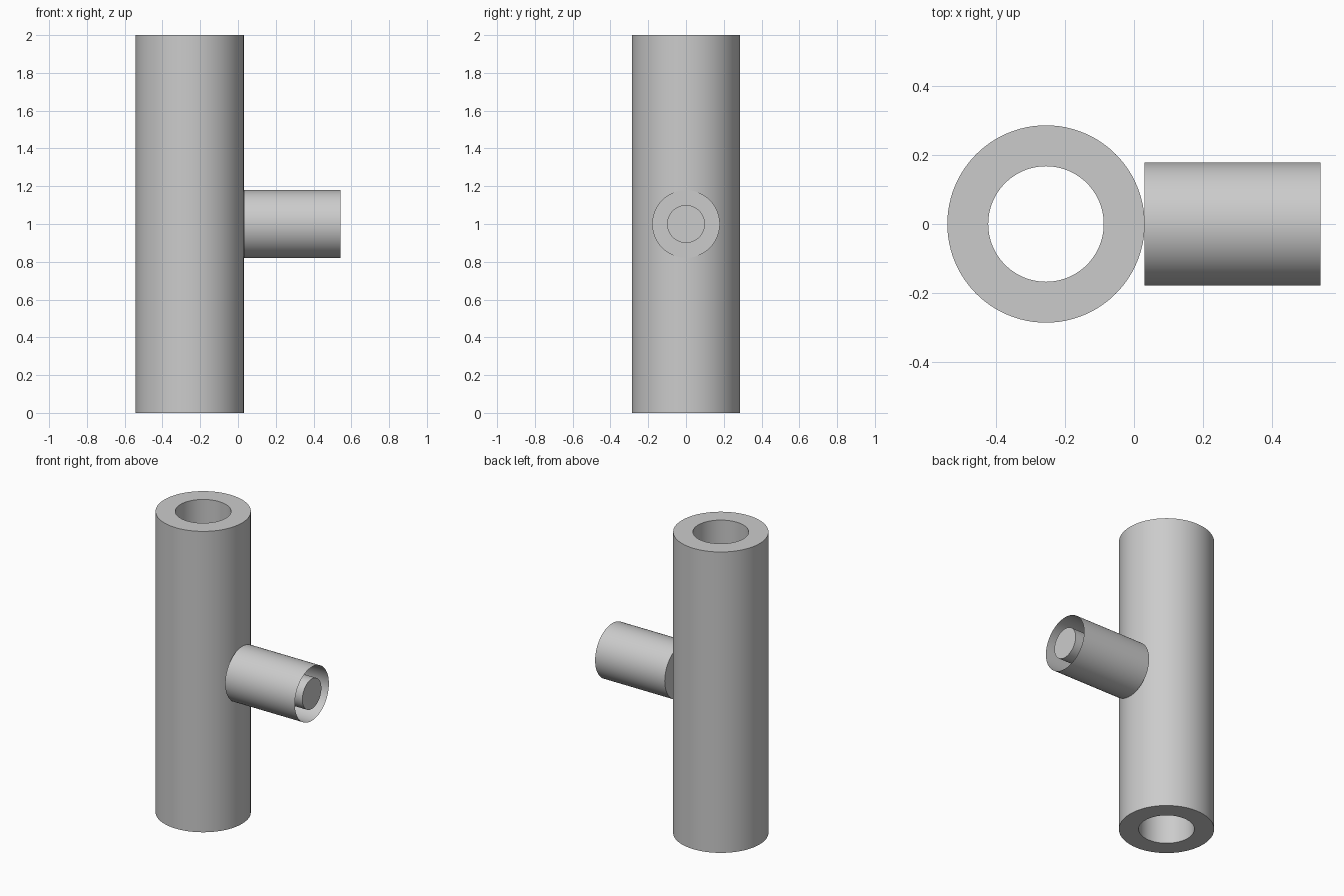
import bpy, bmesh, math
from mathutils import Matrix

cube = bpy.data.objects.get("Cube")
if cube:
    bpy.data.objects.remove(cube, do_unlink=True)

SEGMENTS = 96

grey = bpy.data.materials.new("plain_grey")
grey.use_nodes = True
COLOUR = (0.6, 0.6, 0.6, 1)
grey.diffuse_color = COLOUR
grey.node_tree.nodes["Principled BSDF"].inputs["Base Color"].default_value = COLOUR


def lathe(name, profile, matrix, closed=False):
    """Spin a (radius, height) profile about z, then place it with matrix."""
    bm = bmesh.new()
    verts = [bm.verts.new((r, 0, h)) for r, h in profile]
    edges = [bm.edges.new(pair) for pair in zip(verts, verts[1:])]
    if closed:
        edges.append(bm.edges.new((verts[-1], verts[0])))
    bmesh.ops.spin(bm, geom=verts + edges, cent=(0, 0, 0), axis=(0, 0, 1),
                   angle=math.tau, steps=SEGMENTS, use_duplicate=False)
    bmesh.ops.remove_doubles(bm, verts=bm.verts, dist=0.0001)
    bmesh.ops.recalc_face_normals(bm, faces=bm.faces)
    bm.transform(matrix)
    mesh = bpy.data.meshes.new(name)
    bm.to_mesh(mesh)
    bm.free()
    mesh.materials.append(grey)
    obj = bpy.data.objects.new(name, mesh)
    bpy.context.collection.objects.link(obj)
    bpy.ops.object.select_all(action="DESELECT")
    obj.select_set(True)
    bpy.context.view_layer.objects.active = obj
    bpy.ops.object.shade_smooth_by_angle(angle=math.radians(30))
    return obj


# Upright thick-walled pipe, open at both ends
R, BORE, H = 0.287, 0.168, 2.0
lathe("main_pipe", [(R, 0), (R, H), (BORE, H), (BORE, 0)],
      Matrix.Translation((-0.256, 0, 0)), closed=True)

# Side branch: thin cup closed against the pipe, with a rod along its axis
LENGTH = 0.512
sideways = Matrix.Translation((0.031, 0, 1)) @ Matrix.Rotation(math.pi / 2, 4, "Y")
lathe("branch_sleeve", [(0, 0), (0.179, 0), (0.179, LENGTH)], sideways)
lathe("branch_rod", [(0, 0.001), (0.1, 0.001), (0.1, LENGTH), (0, LENGTH)], sideways)
